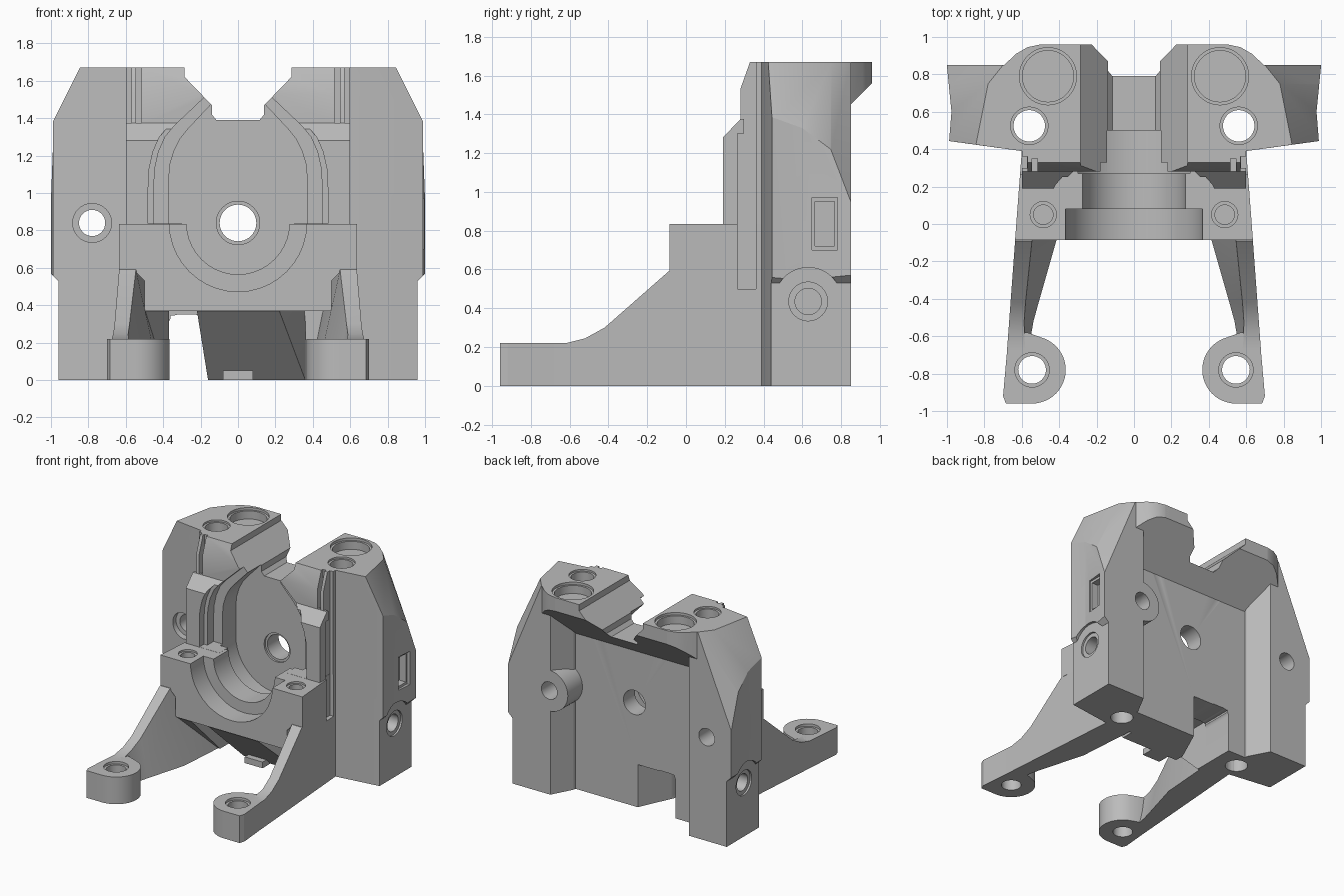
import bpy, bmesh
from math import sin, cos, radians

cube = bpy.data.objects.get("Cube")
if cube:
    bpy.data.objects.remove(cube, do_unlink=True)

grey = bpy.data.materials.new("matte grey")
grey.use_nodes = True
colour = (0.5, 0.5, 0.5, 1)
grey.diffuse_color = colour
grey.node_tree.nodes["Principled BSDF"].inputs["Base Color"].default_value = colour
parts = {}


def finish(name, bm, cutter=False):
    bmesh.ops.recalc_face_normals(bm, faces=bm.faces)
    mesh = bpy.data.meshes.new(name)
    bm.to_mesh(mesh)
    bm.free()
    ob = bpy.data.objects.new(name, mesh)
    bpy.context.collection.objects.link(ob)
    if cutter:
        ob.hide_render = True
    else:
        mesh.materials.append(grey)
        parts[name] = ob
    return ob


def prism(name, pts, axis, a, b, cutter=False):
    """Extrude a 2D outline along an axis from a to b."""
    place = {"x": lambda p, t: (t, p[0], p[1]),
             "y": lambda p, t: (p[0], t, p[1]),
             "z": lambda p, t: (p[0], p[1], t)}[axis]
    bm = bmesh.new()
    low = [bm.verts.new(place(p, a)) for p in pts]
    high = [bm.verts.new(place(p, b)) for p in pts]
    bm.faces.new(low)
    bm.faces.new(high[::-1])
    for i in range(len(pts)):
        j = (i + 1) % len(pts)
        bm.faces.new((low[i], high[i], high[j], low[j]))
    return finish(name, bm, cutter)


def hull(name, pts, s=1):
    """Convex solid around points, mirrored in x when s is -1."""
    bm = bmesh.new()
    for x, y, z in pts:
        bm.verts.new((s * x, y, z))
    res = bmesh.ops.convex_hull(bm, input=bm.verts)
    spare = [v for v in set(res["geom_interior"] + res["geom_unused"])
             if isinstance(v, bmesh.types.BMVert)]
    bmesh.ops.delete(bm, geom=spare, context="VERTS")
    bmesh.ops.dissolve_limit(bm, angle_limit=radians(1), verts=bm.verts, edges=bm.edges)
    return finish(name, bm)


def arc(cx, cy, r, start, end, n=24):
    steps = [radians(start + (end - start) * i / n) for i in range(n + 1)]
    return [(cx + r * cos(t), cy + r * sin(t)) for t in steps]


def box(x0, x1, z0, z1):
    return [(x0, z0), (x1, z0), (x1, z1), (x0, z1)]


def mirror(pts):
    return pts + [(-x, z) for x, z in reversed(pts)]


def cut(cutter, *names):
    """Subtract the cutter from every part whose name starts with a given word."""
    for name, ob in parts.items():
        if not name.startswith(names):
            continue
        mod = ob.modifiers.new("cut", "BOOLEAN")
        mod.object, mod.operation, mod.solver = cutter, "DIFFERENCE", "EXACT"
        deps = bpy.context.evaluated_depsgraph_get()
        mesh = bpy.data.meshes.new_from_object(ob.evaluated_get(deps))
        ob.modifiers.clear()
        ob.data = mesh
    bpy.data.objects.remove(cutter, do_unlink=True)


def bore(c, r, axis, a, b, *names):
    ring = arc(c[0], c[1], r, 0, 360, 40)[:-1]
    cut(prism("bore", ring, axis, a, b, True), *names)


# Central wall and overhanging top
prism("core_wall", [(.28, .5), (.28, 1.53), (.33, 1.67), (.66, 1.67), (.66, 0), (.4, 0), (.4, .5)],
      "x", -.57, .57)
prism("overhang", [(.55, 1.67), (.96, 1.67), (.96, 1.56), (.55, 1.15)], "x", -.5, .5)

# Front cradle block, sloped wedges under it and small tab
prism("cradle_block", mirror([(.64, .835), (.64, .59), (.56, .59), (.5, .53), (.5, .37)]),
      "y", -.085, .42)
for name, top, bottom in (("wedge_middle", (-.22, .22), (-.16, .36)),
                          ("wedge_side", (-.5, -.37), (-.5, -.37))):
    hull(name, [(x, -.08, .372) for x in top] + [(x, .3, 0) for x in bottom]
         + [(x, .42, z) for x in bottom for z in (0, .372)])
prism("bottom_tab", box(-.08, .08, 0, .05), "y", .2, .34)

for s, side in ((1, "left"), (-1, "right")):
    # Side column with bevelled upper corner, and its flat inner flank
    hull("column_" + side,
         [(x, y, 0) for x, y in ((.52, .39), (.6, .39), (1, .445), (1, .85), (.62, .85), (.53, .68))]
         + [(.52, .39, 1.67), (.6, .39, 1.67), (.845, .424, 1.67), (.78, .75, 1.67),
            (.7, .85, 1.67), (.62, .85, 1.67), (.53, .68, 1.67),
            (1, .445, 1.36), (1, .745, 1.2), (1, .85, .95)], s)
    prism("flank_" + side, [(.36, 0), (.45, 0), (.45, 1.67), (.36, 1.67)], "x", s * .52, s * .6)
    # Rounded end of the overhang
    outline = [(.45, .55), (.45, .96), (.5, .96), (.57, .945), (.63, .91), (.7, .845), (.7, .55)]
    hull("head_" + side, [(x, y, z) for x, y in outline for z in (1.67, .6 + y)], s)
    # Shoulder pad beside the arch
    prism("pad_" + side, [(.19, .8), (.19, 1.28), (.28, 1.375), (.3, 1.375), (.3, .8)],
          "x", s * .3, s * .6)
    # Tapered leg lofted from front to back: y, top height, top and bottom thickness
    bm = bmesh.new()
    last = None
    for y, top, t1, t0 in ((-.68, .22, .1, .12), (-.62, .22, .09, .12), (-.52, .245, .08, .13),
                           (-.42, .3, .08, .15), (-.09, .59, .09, .22), (.42, .59, .1, .22)):
        out = .629 - .074 * y
        ring = [bm.verts.new((s * x, y, z)) for x, z in
                ((out, 0), (out, top), (out - t1, top), (out - t0, 0))]
        if last:
            for i in range(4):
                bm.faces.new((last[i], ring[i], ring[i - 1], last[i - 1]))
        else:
            bm.faces.new(ring)
        last = ring
    bm.faces.new(last)
    finish("leg_" + side, bm)
    # Foot pad
    foot = arc(.545, -.78, .18, 90, 270) + [(.685, -.96), (.7, -.92), (.67, -.58), (.57, -.58)]
    hull("foot_" + side, [(x, y, z) for x, y in foot for z in (0, .22)], s)

# Rounded bulge on the inner back edge of the left column
prism("back_boss", arc(.63, .84, .165, 90, 270) + [(.66, .675), (.66, 1.005)], "y", .64, .848)

# Stepped arch pocket and open notch above it
arch = [(.48, .836), (.48, 1.03), (.475, 1.13), (.455, 1.22), (.42, 1.3), (.37, 1.36), (.19, 1.53)]
cut(prism("cutter", mirror(arch), "y", -.2, .25, True), "core", "pad")
cut(prism("cutter", mirror([(x - .03, z) for x, z in arch]), "y", -.2, .33, True), "core", "pad")
side_curve = [(.37, 1.08), (.362, 1.16), (.34, 1.23), (.31, 1.29), (.27, 1.34), (.12, 1.5)]
inner = arc(0, .84, .37, 180, 360) + mirror(side_curve)
cut(prism("cutter", inner, "y", .27, .5, True), "core", "cradle")
notch = mirror([(.285, 1.8), (.285, 1.62), (.14, 1.47), (.14, 1.42), (.115, 1.39)])
cut(prism("cutter", notch, "y", -.1, 1.2, True), "core", "overhang")

# Stepped cradle bore and centre hole
bore((0, .84), .367, "y", -.3, .08, "cradle")
bore((0, .84), .275, "y", -.3, .3, "cradle", "core")
bore((0, .84), .098, "y", .3, .9, "core")
bore((0, .84), .116, "y", .3, .515, "core")

# Passage under the wall, widening to the back
passage = [(-.37, -.1), (-.37, .3)] + arc(-.32, .3, .05, 180, 90, 6)
passage += arc(-.23, .3, .05, 90, 0, 6) + [(-.18, -.1)]
cut(prism("cutter", passage, "y", .2, .9, True), "core")
flare = [(-.36, .31), (-.19, .31), (-.03, .66), (-.03, .75), (-.36, .75)]
cut(prism("cutter", flare, "z", -.1, .345, True), "core", "wedge_middle")

for s, side in ((1, "left"), (-1, "right")):
    col = "column_" + side
    # Slightly hollow outer face
    hollow = [(s * x, y) for x, y in ((1.001, .855), (.976, .6), (.992, .4), (1.2, .4), (1.2, .855))]
    cut(prism("cutter", hollow, "z", -.2, 2, True), col)
    # Chamfered step and arched clearance low on the outer face
    step = [(.95, -.1), (.95, .53)] + arc(.63, .435, .175, 33, 147) + [(.38, .53), (.38, -.1)]
    cut(prism("cutter", step, "x", s * .96, s * 1.2, True), col)
    chamfer = [(s * x, z) for x, z in ((.96, .52), (.96, .53), (1.01, .58), (1.2, .58), (1.2, .52))]
    cut(prism("cutter", chamfer, "y", .3, .95, True), col)
    bore((.63, .435), .1, "x", s * .945, s * 1.2, col)
    bore((.63, .435), .068, "x", s * .7, s * 1.2, col)
    # Tapered flanks of the block, and the upright groove behind it
    taper = [(s * x, y) for x, y in ((.637, -.1), (.597, .43), (.8, .43), (.8, -.1))]
    cut(prism("cutter", taper, "z", .3, .9, True), "cradle")
    cut(prism("cutter", box(s * .572, s * .8, .265, .361), "z", .5, 1.3, True),
        "cradle", "leg_" + side, "pad_" + side)
    # Vertical holes
    upright = (col, "core", "overhang", "flank_" + side, "head_" + side)
    bore((s * .56, .525), .084, "z", -.2, 2, *upright)
    bore((s * .56, .525), .1, "z", 1.655, 2, *upright)
    bore((s * .46, .79), .137, "z", 1.585, 2, *upright)
    bore((s * .46, .79), .153, "z", 1.65, 2, *upright)
    bore((s * .485, .05), .052, "z", .65, 1, "cradle")
    bore((s * .485, .05), .07, "z", .82, 1, "cradle")
    bore((s * .545, -.78), .074, "z", -.2, .5, "foot_" + side)
    bore((s * .545, -.78), .092, "z", .2, .5, "foot_" + side)
    # Narrow slot in the upper front
    cut(prism("cutter", box(s * .515, s * .545, 1.37, 1.8), "y", .2, .35, True), "core")

# Holes through the columns and the side window
bore((-.78, .84), .07, "y", .2, 1, "column_right")
bore((-.78, .84), .104, "y", .2, .47, "column_right")
bore((.63, .84), .07, "y", .68, 1, "column_left", "back_boss")
cut(prism("cutter", box(.65, .78, .7, .97), "x", .968, 1.2, True), "column_left")
cut(prism("cutter", box(.665, .765, .72, .95), "x", .91, 1.2, True), "column_left")

# Smooth the round walls, keep edges sharp
bpy.ops.object.select_all(action="DESELECT")
for ob in parts.values():
    ob.select_set(True)
    bpy.context.view_layer.objects.active = ob
bpy.ops.object.shade_smooth_by_angle(angle=radians(25))
